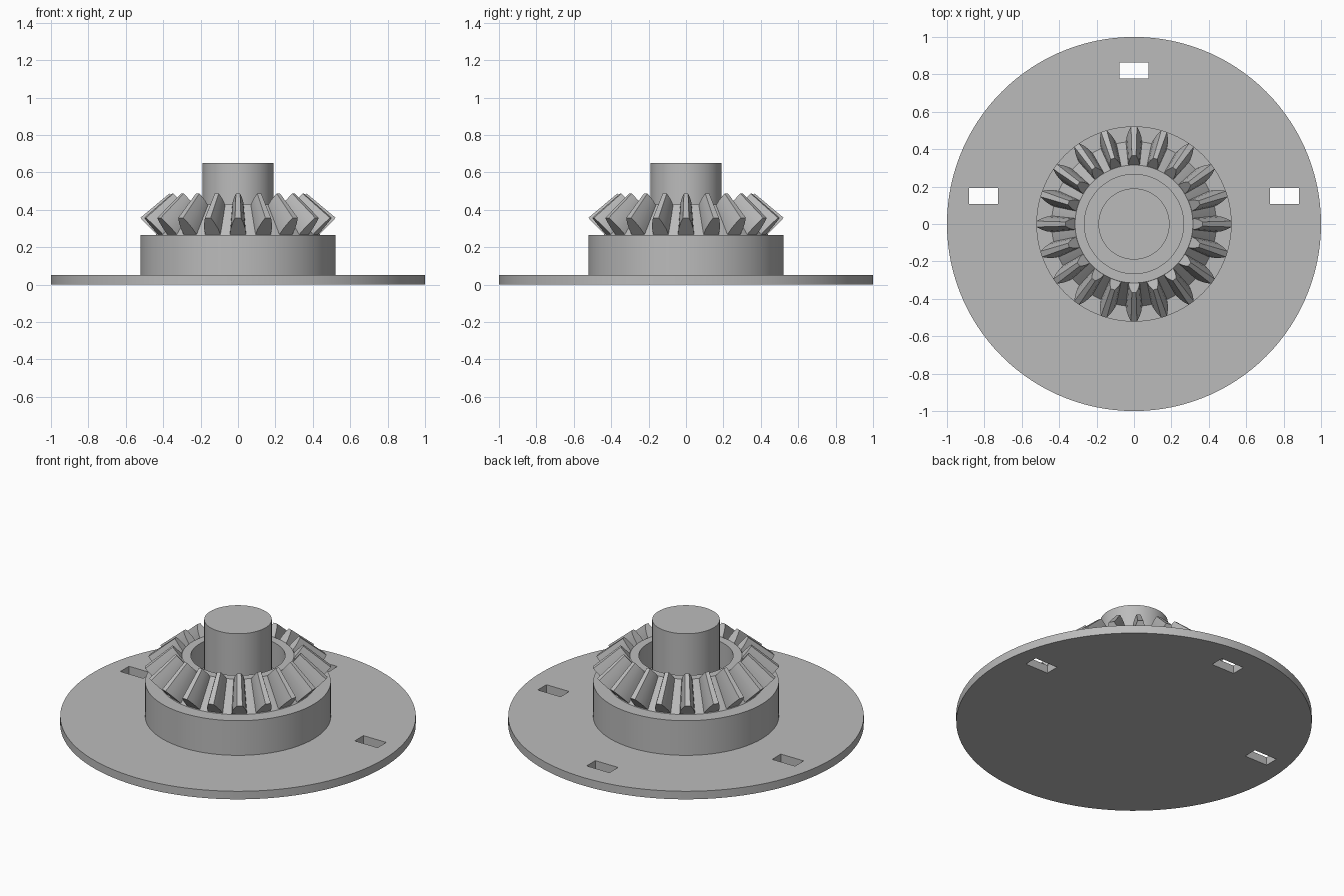
import bpy
import bmesh
from math import pi, radians
from mathutils import Matrix, Vector

if "Cube" in bpy.data.objects:
    bpy.data.objects.remove(bpy.data.objects["Cube"], do_unlink=True)

SEGMENTS = 120
TEETH = 20

grey = bpy.data.materials.new("plain grey")
grey.use_nodes = True
colour = (0.5, 0.5, 0.5, 1)
grey.diffuse_color = colour
grey.node_tree.nodes["Principled BSDF"].inputs["Base Color"].default_value = colour


def finish(name, bm):
    """Turn a bmesh into a shaded, coloured object."""
    bmesh.ops.recalc_face_normals(bm, faces=bm.faces)
    mesh = bpy.data.meshes.new(name)
    bm.to_mesh(mesh)
    bm.free()
    mesh.materials.append(grey)
    obj = bpy.data.objects.new(name, mesh)
    bpy.context.collection.objects.link(obj)
    return obj


def activate(obj):
    bpy.ops.object.select_all(action="DESELECT")
    obj.select_set(True)
    bpy.context.view_layer.objects.active = obj


def smooth(obj):
    activate(obj)
    bpy.ops.object.shade_smooth_by_angle(angle=radians(20))


def revolve(name, profile):
    """Spin a closed (radius, height) outline about the z axis."""
    bm = bmesh.new()
    verts = [bm.verts.new((r, 0, z)) for r, z in profile]
    edges = [bm.edges.new((v, verts[i - 1])) for i, v in enumerate(verts)
             if v.co.x > 0 or verts[i - 1].co.x > 0]
    bmesh.ops.spin(bm, geom=verts + edges, cent=(0, 0, 0), axis=(0, 0, 1),
                   angle=2 * pi, steps=SEGMENTS, use_merge=False)
    bmesh.ops.remove_doubles(bm, verts=bm.verts, dist=1e-4)
    return finish(name, bm)


def cylinder(name, radius, bottom, top):
    return revolve(name, [(0, bottom), (radius, bottom), (radius, top), (0, top)])


# Base plate with three rectangular through slots
plate = cylinder("base_plate", 1.0, 0, 0.05)
bm = bmesh.new()
for x, y in ((0, 0.82), (-0.805, 0.15), (0.805, 0.15)):
    place = Matrix.Translation((x, y, 0)) @ Matrix.Diagonal((0.157, 0.085, 0.3, 1))
    bmesh.ops.create_cube(bm, size=1, matrix=place)
cutter = finish("slot_cutter", bm)
cutter.hide_render = True
cut = plate.modifiers.new("slots", "BOOLEAN")
cut.operation = "DIFFERENCE"
cut.solver = "EXACT"
cut.object = cutter
activate(plate)
bpy.ops.object.modifier_apply(modifier=cut.name)
bpy.data.objects.remove(cutter, do_unlink=True)
smooth(plate)

# Hub drum and central shaft
smooth(cylinder("hub", 0.522, 0.05, 0.265))
smooth(cylinder("shaft", 0.19, 0.265, 0.65))

# Conical gear body with an open bore around the shaft
smooth(revolve("gear_body", [(0.265, 0.265), (0.44, 0.265),
                             (0.315, 0.427), (0.265, 0.427)]))

# Bevel teeth: a tapering cross-section lofted from the outer to the inner end
outer = Vector((0.436, 0, 0.268)), Vector((0.522, 0, 0.357))
inner = Vector((0.316, 0, 0.426)), Vector((0.367, 0, 0.487))
levels = [(-0.12, 0.043), (0, 0.043), (0.35, 0.039), (0.7, 0.029), (1, 0.016)]


def section(bm, root, tip, scale):
    right = [root.lerp(tip, t) + Vector((0, w * scale, 0)) for t, w in levels]
    left = [Vector((p.x, -p.y, p.z)) for p in reversed(right)]
    return [bm.verts.new(p) for p in right + left]


bm = bmesh.new()
for i in range(TEETH):
    wide, narrow = section(bm, *outer, 1), section(bm, *inner, 0.7)
    bm.faces.new(wide)
    bm.faces.new(narrow)
    for j in range(len(wide)):
        bm.faces.new((wide[j - 1], wide[j], narrow[j], narrow[j - 1]))
    bmesh.ops.rotate(bm, verts=wide + narrow, cent=(0, 0, 0),
                     matrix=Matrix.Rotation(2 * pi * i / TEETH, 3, "Z"))
smooth(finish("gear_teeth", bm))
